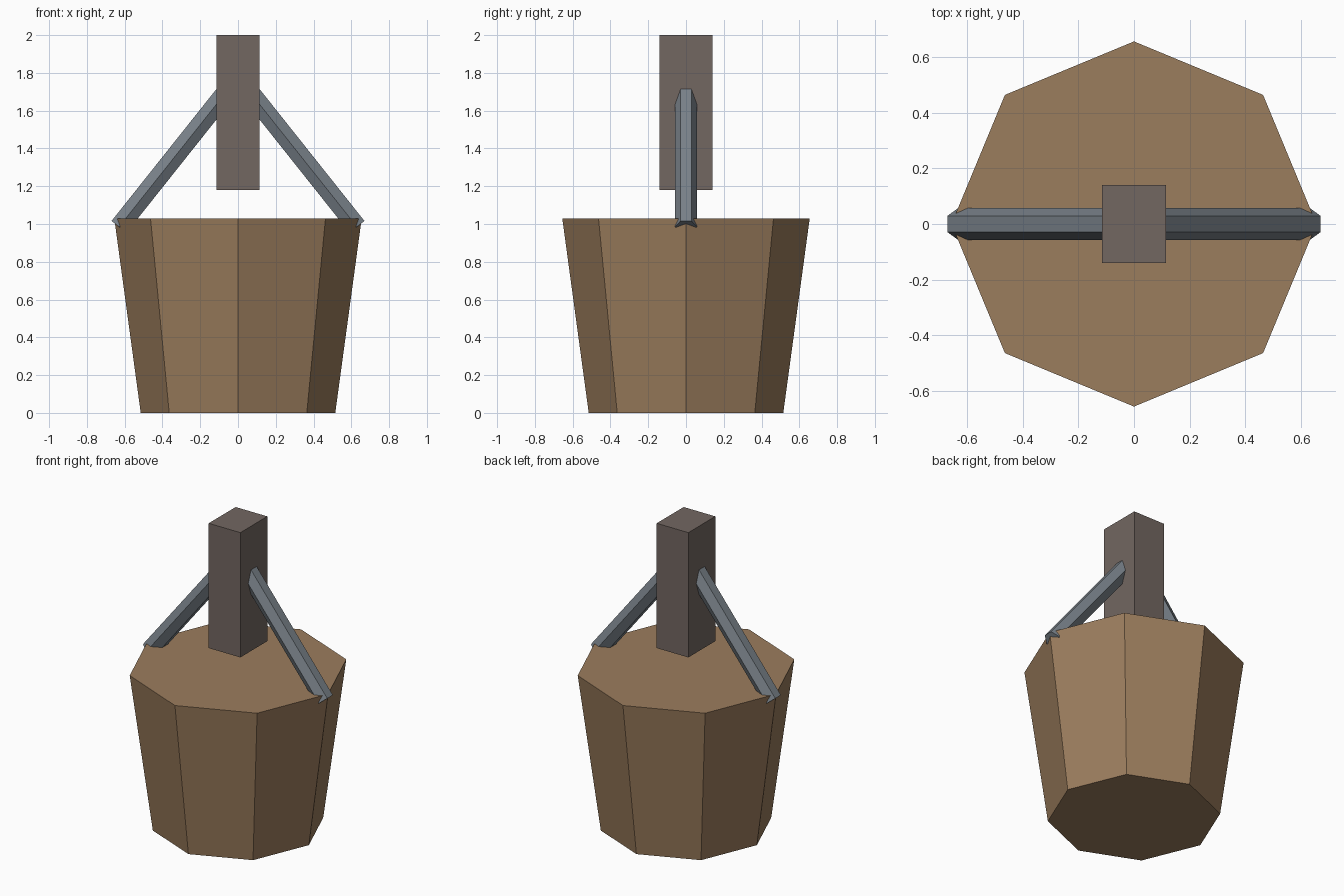
import bpy, math
from mathutils import Vector

if "Cube" in bpy.data.objects:
    bpy.data.objects.remove(bpy.data.objects["Cube"])


def material(name, rgb):
    m = bpy.data.materials.new(name)
    m.diffuse_color = (*rgb, 1)
    m.use_nodes = True
    m.node_tree.nodes["Principled BSDF"].inputs["Base Color"].default_value = m.diffuse_color
    return m


wood = material("brown wood", (0.33, 0.205, 0.11))
dark_wood = material("dark grey wood", (0.17, 0.135, 0.12))
iron = material("blue grey iron", (0.19, 0.22, 0.25))


def finish(name, mat):
    ob = bpy.context.object
    ob.name = name
    ob.data.materials.append(mat)
    return ob


# Tapered eight-sided bucket, corners on the axes
bpy.ops.mesh.primitive_cone_add(vertices=8, radius1=0.515, radius2=0.655,
                                depth=1.03, location=(0, 0, 0.515))
finish("bucket", wood)

# Upright grip block
bpy.ops.mesh.primitive_cube_add(size=1, location=(0, 0, 1.59))
block = finish("grip_block", dark_wood)
block.scale = (0.23, 0.28, 0.82)

# Six-sided sloping bars from the rim into the block
for side, label in ((1, "right"), (-1, "left")):
    low = Vector((side * 0.63, 0, 0.985))
    high = Vector((side * 0.04, 0, 1.727))
    d = high - low
    bpy.ops.mesh.primitive_cylinder_add(vertices=6, radius=0.058, depth=d.length,
                                        location=(low + high) / 2)
    bar = finish(label + "_handle_bar", iron)
    # Put the hexagon's corners at the front and back
    bar.rotation_euler = (0, math.atan2(d.x, d.z), 0)
